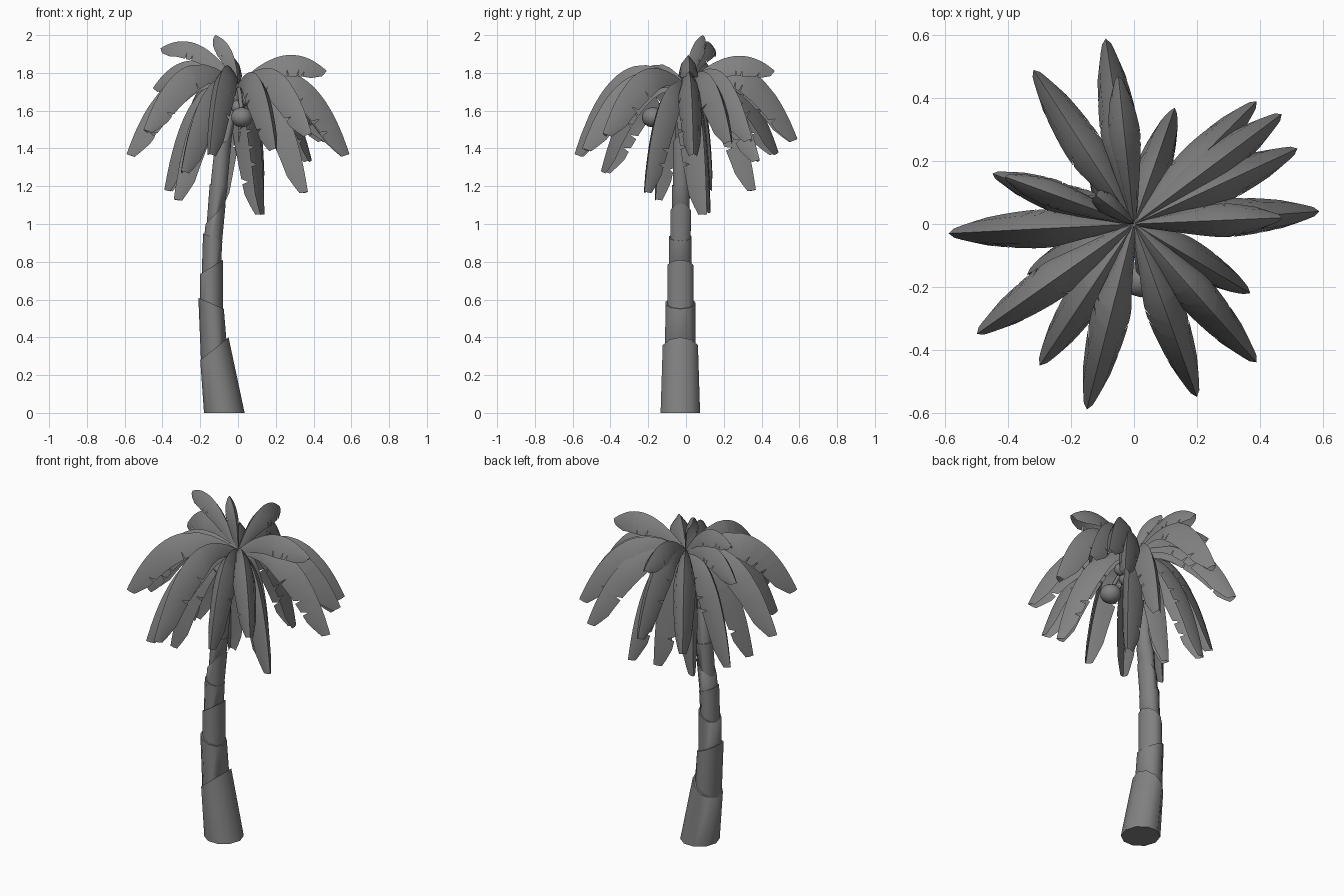
import bpy, bmesh, math, random
from mathutils import Vector

random.seed(4)
grey = bpy.data.materials.new("dark_grey")
grey.diffuse_color = (0.22, 0.22, 0.22, 1)


def make_object(name, bm, angle=40):
    mesh = bpy.data.meshes.new(name)
    bm.to_mesh(mesh)
    bm.free()
    mesh.materials.append(grey)
    ob = bpy.data.objects.new(name, mesh)
    bpy.context.collection.objects.link(ob)
    bpy.ops.object.select_all(action='DESELECT')
    ob.select_set(True)
    bpy.context.view_layer.objects.active = ob
    bpy.ops.object.shade_smooth_by_angle(angle=math.radians(angle))
    return ob


# Trunk: sleeves with slanted rims, each ring = left x, left z, right x, right z, y centre, y radius
def trunk_sleeve(name, lower, upper, sides=10):
    bm = bmesh.new()
    rings = []
    for xl, zl, xr, zr, cy, ry in (lower, upper):
        ring = []
        for i in range(sides):
            a = math.tau * i / sides
            c = (1 + math.cos(a)) / 2
            ring.append(bm.verts.new((xl + (xr - xl) * c, cy + ry * math.sin(a), zl + (zr - zl) * c)))
        rings.append(ring)
    for i in range(sides):
        j = (i + 1) % sides
        bm.faces.new((rings[0][i], rings[0][j], rings[1][j], rings[1][i]))
    bm.faces.new(rings[0][::-1])
    bm.faces.new(rings[1])
    make_object(name, bm, 62)


sleeves = [
    ((-0.18, 0.0, 0.035, 0.0, -0.03, 0.11), (-0.20, 0.28, -0.05, 0.40, -0.03, 0.098)),
    ((-0.195, 0.25, -0.06, 0.37, -0.03, 0.085), (-0.21, 0.61, -0.075, 0.55, -0.03, 0.083)),
    ((-0.20, 0.58, -0.08, 0.52, -0.03, 0.072), (-0.20, 0.735, -0.08, 0.81, -0.03, 0.072)),
    ((-0.193, 0.70, -0.09, 0.78, -0.03, 0.062), (-0.185, 0.95, -0.083, 0.91, -0.03, 0.062)),
    ((-0.18, 0.92, -0.087, 0.88, -0.03, 0.056), (-0.172, 1.00, -0.065, 1.11, -0.028, 0.058)),
    ((-0.168, 0.97, -0.072, 1.08, -0.028, 0.049), (-0.15, 1.21, -0.055, 1.20, -0.027, 0.05)),
    ((-0.148, 1.18, -0.06, 1.17, -0.027, 0.045), (-0.125, 1.40, -0.033, 1.46, -0.024, 0.046)),
    ((-0.12, 1.37, -0.04, 1.43, -0.024, 0.04), (-0.045, 1.75, 0.025, 1.74, -0.005, 0.035)),
]
for n, (lo, hi) in enumerate(sleeves):
    trunk_sleeve(f"trunk_sleeve_{n + 1}", lo, hi)


# Fronds: folded leaf along an arched midrib, with a few thin tears in the edges
def frond(name, tip, lift, reach, width=1.0):
    base, tip = Vector((0, 0, 1.74)), Vector(tip)
    out = Vector((tip.x, tip.y, 0))
    ctrl = out * reach
    ctrl.z = lift
    side = Vector((-out.y, out.x, 0)).normalized()
    tears = random.sample([0.4, 0.5, 0.6, 0.7, 0.79, 0.87], 5)
    stations = [(t, None) for t in (0, 0.1, 0.2, 0.3, 0.45, 0.55, 0.65, 0.75, 0.83, 0.92, 0.97, 1)]
    for k, t in enumerate(tears):
        stations += [(t - 0.014, None), (t, (0, 4)[k % 2]), (t + 0.008, None)]
    bm = bmesh.new()
    rows = []
    for t, torn in sorted(stations, key=lambda s: s[0]):
        p = base * (1 - t) ** 2 + ctrl * 2 * t * (1 - t) + tip * t * t
        tan = ((ctrl - base) * (1 - t) + (tip - ctrl) * t).normalized()
        up = tan.cross(side).normalized()
        w = width * (0.10 + 0.90 * math.sin(math.pi * min(1, t * 0.82 + 0.02)) ** 0.85)
        if t > 0.94:
            w *= 1 - (t - 0.94) * 7
        row = []
        for i, (s, d) in enumerate(((-0.056, 0.12), (-0.039, 0.05), (0, 0), (0.039, 0.05), (0.056, 0.12))):
            if i == torn:
                s, d = s * 0.84, d * 0.66
            row.append(bm.verts.new(p + side * s * w - up * d * w))
        rows.append(row)
    for a, b in zip(rows, rows[1:]):
        for i in range(4):
            bm.faces.new((a[i], b[i], b[i + 1], a[i + 1]))
    make_object(name, bm, 50)


# tip x, y, z, arch height, arch reach, width
fronds = [
    # long outer crown
    (-0.09, 0.59, 1.45, 2.04, 0.62, 1.1),
    (-0.32, 0.49, 1.38, 1.95, 0.62, 1.1),
    (0.39, 0.39, 1.34, 1.90, 0.65, 1.0),
    (0.47, 0.35, 1.45, 2.00, 0.62, 1.1),
    (0.52, 0.24, 1.44, 1.97, 0.62, 1.1),
    (0.59, 0.04, 1.37, 1.99, 0.66, 1.1),
    (0.39, -0.44, 1.48, 2.00, 0.62, 1.1),
    (0.20, -0.55, 1.40, 1.97, 0.64, 1.1),
    (-0.15, -0.59, 1.37, 2.06, 0.64, 1.1),
    (-0.30, -0.45, 1.28, 1.90, 0.66, 1.1),
    (-0.50, -0.35, 1.50, 2.04, 0.62, 1.1),
    (-0.59, -0.03, 1.37, 1.98, 0.64, 1.1),
    (-0.45, 0.16, 1.72, 2.00, 0.60, 0.9),
    # low drooping fronds
    (0.13, 0.37, 1.18, 1.84, 0.75, 1.0),
    (0.37, -0.22, 1.17, 1.84, 0.72, 1.0),
    (-0.34, -0.16, 1.13, 1.84, 0.72, 1.0),
    (-0.39, 0.13, 1.18, 1.84, 0.72, 1.0),
    (0.14, 0.11, 1.05, 1.78, 0.90, 1.1),
    (-0.14, 0.13, 1.06, 1.78, 0.90, 1.0),
    # upright young fronds
    (0.47, 0.02, 1.81, 2.01, 0.55, 0.95),
    (-0.05, 0.47, 1.81, 2.00, 0.55, 0.9),
    (-0.41, 0.15, 1.93, 2.06, 0.50, 0.75),
    (-0.12, 0.09, 2.00, 1.96, 0.05, 0.6),
]
for n, (x, y, z, lift, reach, w) in enumerate(fronds):
    frond(f"frond_{n + 1}", (x, y, z), lift, reach, w)


# Fruit cluster hanging at the front
for n, (x, y, z, r) in enumerate([(0.02, -0.175, 1.565, 0.06), (0.0, -0.07, 1.62, 0.04), (0.04, -0.06, 1.66, 0.04)]):
    bm = bmesh.new()
    bmesh.ops.create_uvsphere(bm, u_segments=10, v_segments=7, radius=r)
    for v in bm.verts:
        v.co = Vector((x, y, z)) + Vector((v.co.x, v.co.y, v.co.z * 0.9))
    make_object(f"fruit_{n + 1}", bm)

# Fruit stalk
curve = bpy.data.curves.new("fruit_stalk", 'CURVE')
curve.dimensions = '3D'
curve.bevel_depth = 0.012
curve.bevel_resolution = 1
curve.materials.append(grey)
spline = curve.splines.new('POLY')
spline.points.add(2)
for p, co in zip(spline.points, [(0, -0.01, 1.73), (0.01, -0.08, 1.69), (0.02, -0.16, 1.60)]):
    p.co = (*co, 1)
bpy.context.collection.objects.link(bpy.data.objects.new("fruit_stalk", curve))
